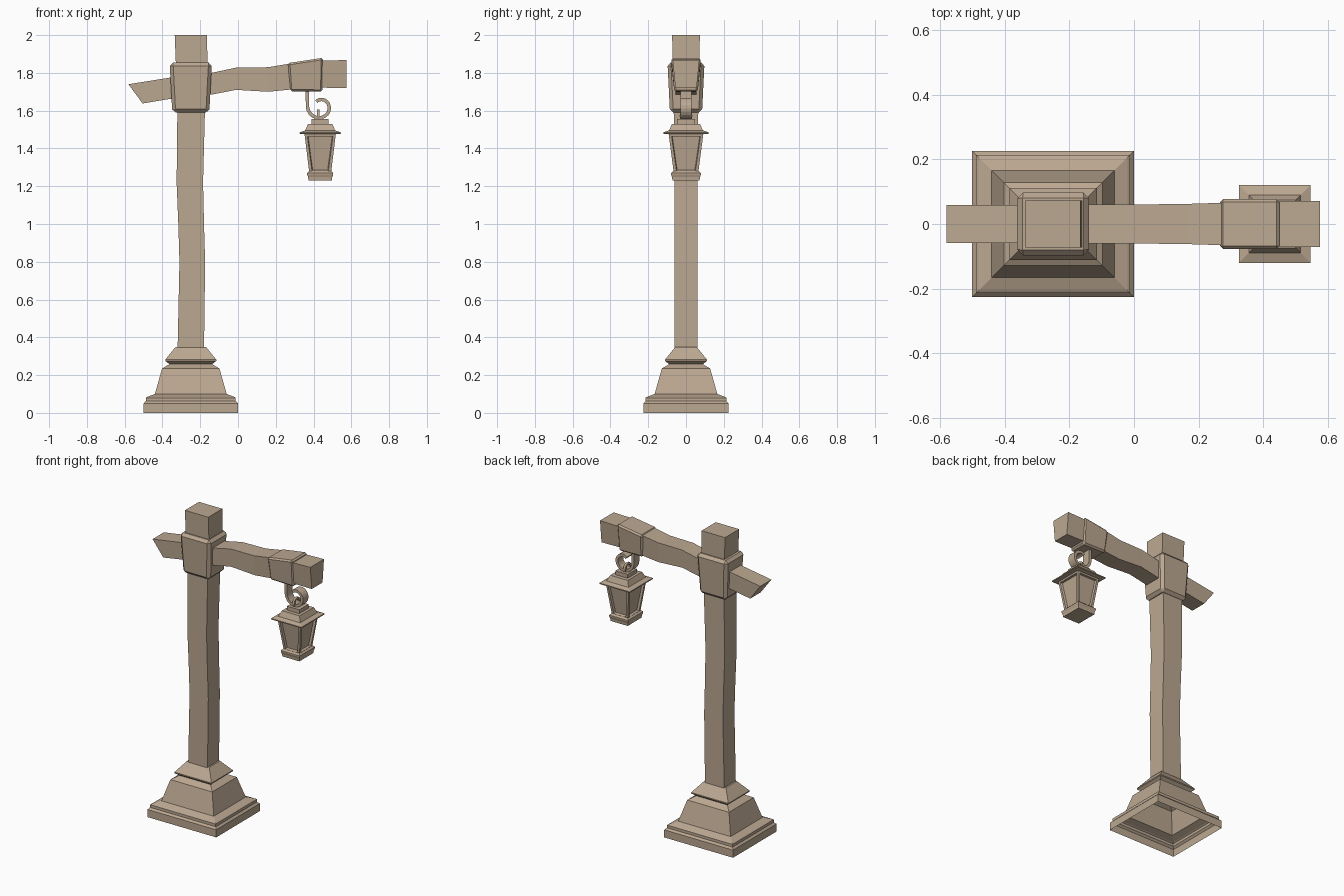
import bpy, bmesh, math
from mathutils import Vector

if "Cube" in bpy.data.objects:
    bpy.data.objects.remove(bpy.data.objects["Cube"], do_unlink=True)

TAN = (0.50, 0.39, 0.285, 1.0)
wood = bpy.data.materials.new("weathered_tan")
wood.use_nodes = True
wood.diffuse_color = TAN
wood.node_tree.nodes["Principled BSDF"].inputs["Base Color"].default_value = TAN


def loft(name, rings, caps=(True, True), closed=False, bevel=0):
    """Skin a row of four-point rings into a flat-faced solid."""
    bm = bmesh.new()
    loops = [[bm.verts.new(p) for p in ring] for ring in rings]
    pairs = list(zip(loops, loops[1:]))
    if closed:
        pairs.append((loops[-1], loops[0]))
    for a, b in pairs:
        for i in range(4):
            j = (i + 1) % 4
            bm.faces.new((a[i], a[j], b[j], b[i]))
    if caps[0]:
        bm.faces.new(loops[0][::-1])
    if caps[1]:
        bm.faces.new(loops[-1])
    bmesh.ops.recalc_face_normals(bm, faces=bm.faces)
    mesh = bpy.data.meshes.new(name)
    bm.to_mesh(mesh)
    bm.free()
    mesh.materials.append(wood)
    obj = bpy.data.objects.new(name, mesh)
    bpy.context.collection.objects.link(obj)
    if bevel:
        mod = obj.modifiers.new("chamfer", "BEVEL")
        mod.width, mod.segments = bevel, 1
    return obj


def level(cx, hx, hy, z):
    """Horizontal rectangle ring."""
    return [(cx - hx, -hy, z), (cx + hx, -hy, z), (cx + hx, hy, z), (cx - hx, hy, z)]


def slice_x(xt, zt, xb, zb, ht, hb):
    """Upright ring across the beam, from its top and bottom points."""
    return [(xt, -ht, zt), (xt, ht, zt), (xb, hb, zb), (xb, -hb, zb)]


# Stepped plinth, open underneath
PX = -0.25
plinth = [(.25, 0), (.25, .05), (.238, .062), (.238, .08), (.23, .085), (.19, .10),
          (.152, .235), (.113, .258), (.135, .275), (.135, .282), (.08, .35)]
loft("plinth", [level(PX, h, h - .024, z) for h, z in plinth], caps=(False, True))

# Gently crooked post
post = [(-.25, .07, .06, .33), (-.242, .068, .06, .80), (-.248, .068, .061, 1.0),
        (-.255, .07, .062, 1.22), (-.248, .073, .065, 1.60), (-.245, .084, .072, 1.85),
        (-.25, .085, .073, 2.0)]
loft("post", [level(*p) for p in post])

# Chamfered collar where post and beam cross
loft("collar", [level(PX, .098, .085, 1.59), level(PX, .112, .098, 1.855)], bevel=.018)

# Bent beam with a slanted tail
beam = [(-.58, 1.74, -.505, 1.638, .058, .055), (-.36, 1.775, -.36, 1.662, .058, .055),
        (-.14, 1.80, -.14, 1.685, .06, .056), (-.01, 1.828, -.01, 1.71, .06, .056),
        (.16, 1.83, .16, 1.70, .062, .056), (.29, 1.852, .29, 1.713, .066, .056),
        (.42, 1.864, .42, 1.722, .07, .056), (.575, 1.868, .575, 1.72, .071, .056)]
loft("beam", [slice_x(*b) for b in beam])

# Band that carries the hook
loft("beam_band", [slice_x(.265, 1.852, .275, 1.703, .078, .062),
                   slice_x(.45, 1.88, .447, 1.70, .078, .062)], bevel=.01)

# Flat ribbon hook: straight drop, then a tightening curl
LX = .435
path = [Vector((.367, 0, 1.71))]
STEPS = 18
for i in range(STEPS + 1):
    t = i / STEPS
    a = math.radians(180 + 306 * t)
    r = .067 - .032 * t
    path.append(Vector((LX + r * math.cos(a), 0, 1.62 + r * math.sin(a))))
ribbon = []
for i, p in enumerate(path):
    d = (path[min(i + 1, len(path) - 1)] - path[max(i - 1, 0)]).normalized()
    n = Vector((-d.z, 0, d.x)) * .009
    w = Vector((0, .028, 0))
    ribbon.append([p + n - w, p + n + w, p - n + w, p - n - w])
loft("hook", ribbon)

# Hanging ring on the lantern
ring = []
for i in range(12):
    a = math.tau * i / 12
    out = Vector((0, math.cos(a), math.sin(a)))
    c = Vector((.425, 0, 1.573))
    side = Vector((.007, 0, 0))
    ring.append([c + out * .034 - side, c + out * .034 + side,
                 c + out * .021 + side, c + out * .021 - side])
loft("lantern_ring", ring, caps=(False, False), closed=True)

# Lantern roof: cap block, flared slope and thin eaves
loft("lantern_cap", [level(LX, .045, .048, 1.52), level(LX, .045, .048, 1.555)])
roof = [(.08, 1.475), (.11, 1.478), (.11, 1.485), (.08, 1.495), (.064, 1.53)]
loft("lantern_roof", [level(LX, h, h + .01, z) for h, z in roof])

# Tapered lantern body with recessed panes on four sides
body = loft("lantern_body", [level(LX, .057, .064, 1.265), level(LX, .083, .092, 1.478)])
bm = bmesh.new()
bm.from_mesh(body.data)
bm.normal_update()
sides = [f for f in bm.faces if abs(f.normal.z) < .5]
bmesh.ops.inset_individual(bm, faces=sides, thickness=.021)
bmesh.ops.inset_individual(bm, faces=sides, thickness=.005, depth=-.014)
bm.to_mesh(body.data)
bm.free()

# Lantern foot moulding
foot = [(.062, 1.23), (.064, 1.248), (.069, 1.262), (.069, 1.27), (.058, 1.28)]
loft("lantern_foot", [level(LX, h, h + .01, z) for h, z in foot])
